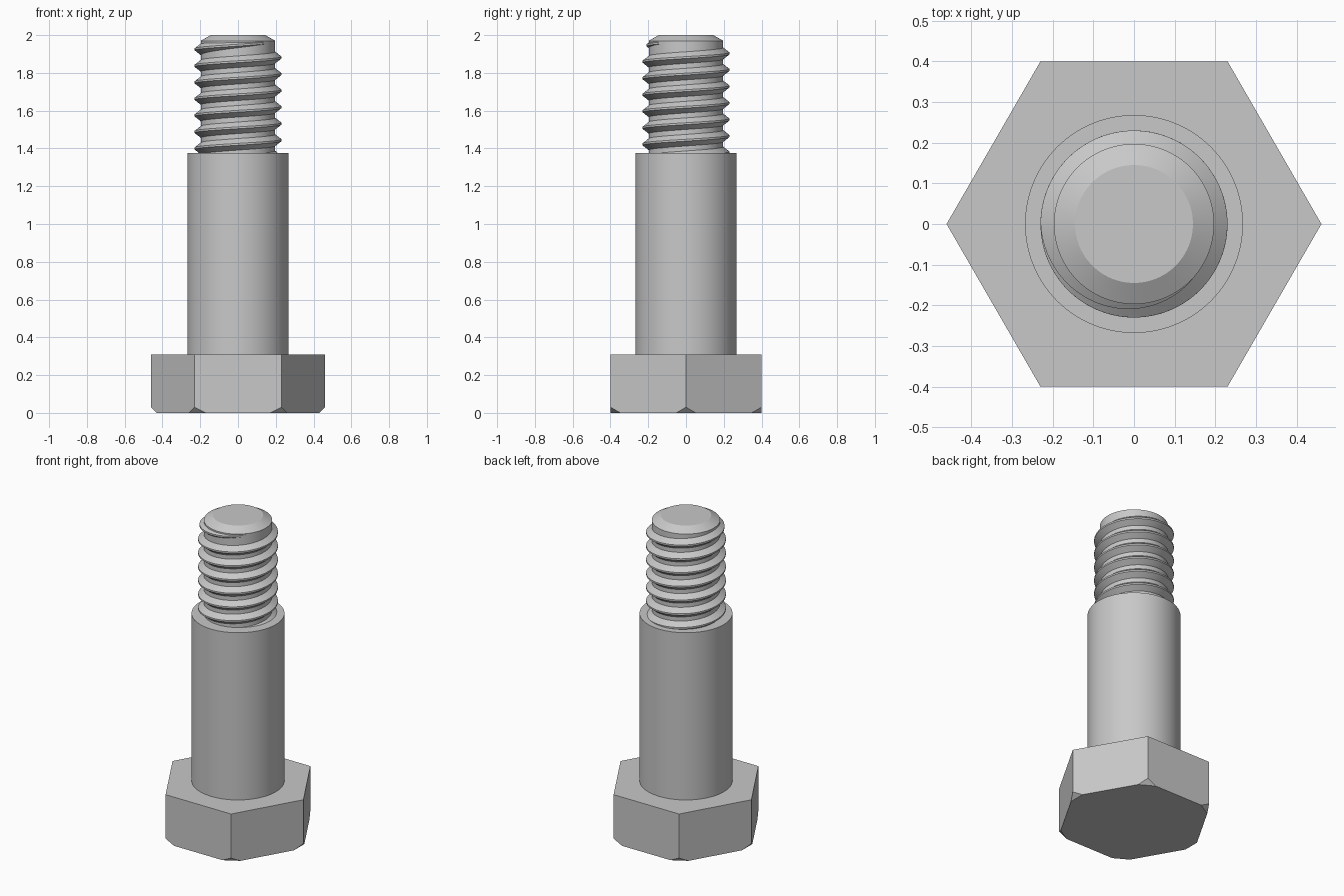
import bpy, bmesh
from math import sin, cos, pi, tau, radians
from mathutils import Vector

cube = bpy.data.objects.get("Cube")
if cube:
    bpy.data.objects.remove(cube, do_unlink=True)

GREY = (0.58, 0.58, 0.58, 1)
steel = bpy.data.materials.new("plain_grey_steel")
steel.diffuse_color = GREY
steel.use_nodes = True
steel.node_tree.nodes["Principled BSDF"].inputs["Base Color"].default_value = GREY


def ring_point(r, a, z):
    return Vector((r * cos(a), r * sin(a), z))


def finish(name, bm, smooth=True):
    bmesh.ops.recalc_face_normals(bm, faces=bm.faces)
    mesh = bpy.data.meshes.new(name)
    bm.to_mesh(mesh)
    bm.free()
    mesh.materials.append(steel)
    ob = bpy.data.objects.new(name, mesh)
    bpy.context.collection.objects.link(ob)
    if smooth:
        bpy.ops.object.select_all(action='DESELECT')
        ob.select_set(True)
        bpy.context.view_layer.objects.active = ob
        bpy.ops.object.shade_smooth_by_angle(angle=radians(25))
    return ob


def bridge(bm, loops, closed):
    """Join matching rows of vertices with quads."""
    n = len(loops[0])
    for a, b in zip(loops, loops[1:]):
        for i in range(n if closed else n - 1):
            j = (i + 1) % n
            bm.faces.new((a[i], a[j], b[j], b[i]))


def lathe(profile, sides):
    """Capped solid of revolution from (radius, height) pairs."""
    bm = bmesh.new()
    loops = [[bm.verts.new(ring_point(r, tau * i / sides, z)) for i in range(sides)]
             for r, z in profile]
    bridge(bm, loops, True)
    bm.faces.new(loops[0])
    bm.faces.new(loops[-1])
    return bm


# Hexagonal head with its lower corners cut off
HEAD_R, HEAD_TOP, CUT = 0.461, 0.31, 0.03
head = lathe([(HEAD_R, 0), (HEAD_R, HEAD_TOP)], 6)
for k in range(6):
    a = k * tau / 6
    bmesh.ops.bisect_plane(
        head, geom=head.verts[:] + head.edges[:] + head.faces[:],
        plane_co=ring_point(HEAD_R - CUT, a, 0),
        plane_no=ring_point(1, a, -1), clear_outer=True)
    bmesh.ops.holes_fill(head, edges=[e for e in head.edges if e.is_boundary])
finish("hex_head", head, smooth=False)

# Plain shoulder
SHOULDER_TOP = 1.375
finish("shoulder", lathe([(0.268, HEAD_TOP), (0.268, SHOULDER_TOP)], 96))

# Threaded core with chamfered tip
ROOT = 0.197
finish("thread_core", lathe([(ROOT, SHOULDER_TOP), (ROOT, 1.97), (0.145, 2.0)], 96))

# Right-hand helical ridge that fades into the core near the tip
PITCH, CREST, STEPS = 0.0875, 0.23, 72
START, FADE, END = -13 * pi, pi, 1.8 * pi
thread = bmesh.new()
rows = []
count = int((END - START) / tau * STEPS)
for i in range(count + 1):
    a = START + (END - START) * i / count
    fade = min(1, (END - a) / (END - FADE))
    z = 1.925 + PITCH * (a - pi) / tau
    crest = ROOT - 0.001 + (CREST - ROOT + 0.001) * fade
    base = 0.006 + 0.027 * fade
    section = [(ROOT - 0.003, -base), (crest, -0.005), (crest, 0.005), (ROOT - 0.003, base)]
    rows.append([thread.verts.new(ring_point(r, a, z + dz)) for r, dz in section])
bridge(thread, rows, True)
thread.faces.new(rows[0])
thread.faces.new(rows[-1])
finish("thread_ridge", thread)
